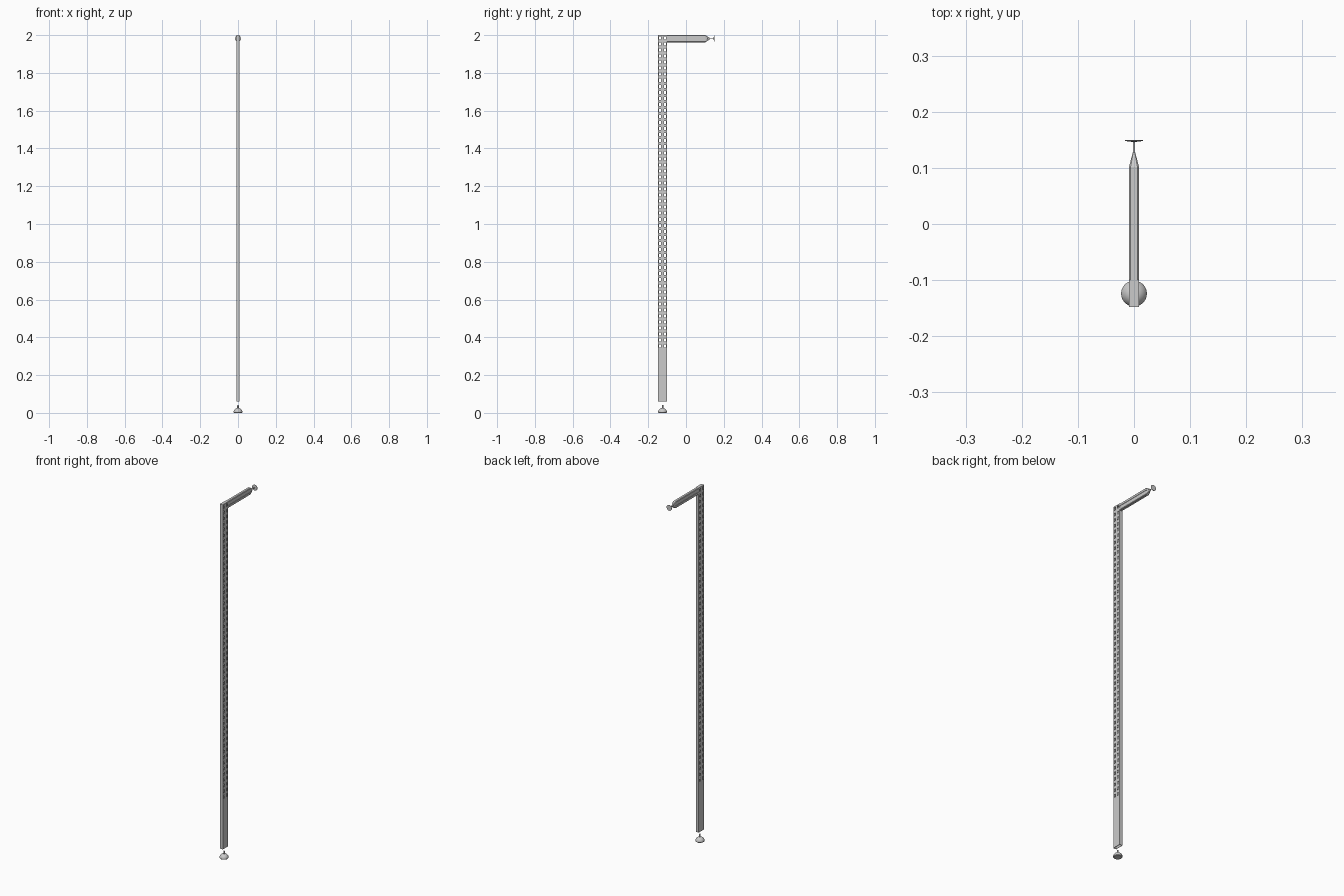
import bpy, bmesh, math
from mathutils import Matrix, Vector

if "Cube" in bpy.data.objects:
    bpy.data.objects.remove(bpy.data.objects["Cube"])


def finish(bm, name, smooth=False):
    bmesh.ops.remove_doubles(bm, verts=bm.verts, dist=1e-6)
    bmesh.ops.recalc_face_normals(bm, faces=bm.faces)
    me = bpy.data.meshes.new(name)
    bm.to_mesh(me)
    bm.free()
    ob = bpy.data.objects.new(name, me)
    bpy.context.collection.objects.link(ob)
    if smooth:
        bpy.ops.object.select_all(action='DESELECT')
        ob.select_set(True)
        bpy.context.view_layer.objects.active = ob
        bpy.ops.object.shade_smooth_by_angle(angle=math.radians(40))
    return ob


def loft(bm, rings):
    """Skin closed rings of equal length and cap both ends."""
    rows = [[bm.verts.new(p) for p in r] for r in rings]
    n = len(rows[0])
    for a, b in zip(rows, rows[1:]):
        for i in range(n):
            bm.faces.new((a[i], a[(i + 1) % n], b[(i + 1) % n], b[i]))
    bm.faces.new(rows[0][::-1])
    bm.faces.new(rows[-1])


def lathe(name, profile, matrix, sides=32):
    """Revolve (radius, height) pairs around the local z axis."""
    bm = bmesh.new()
    loft(bm, [[matrix @ Vector((r * math.cos(math.tau * i / sides),
                                r * math.sin(math.tau * i / sides), h))
               for i in range(sides)] for r, h in profile])
    return finish(bm, name, True)


# slotted hollow post: open at the bottom, two slot columns per side
HALF_W = 0.009
SLOTS, PITCH, SLOT_H = 52, 0.032, 0.016
ys = [-0.148, -0.142, -0.132, -0.117, -0.107, -0.10]
outline = [(HALF_W, y) for y in ys] + [(-HALF_W, y) for y in reversed(ys)]
zs = [0.06]
for i in range(SLOTS):
    zs += [0.345 + i * PITCH, 0.345 + i * PITCH + SLOT_H]
zs.append(2.0)
bm = bmesh.new()
rows = [[bm.verts.new((x, y, z)) for x, y in outline] for z in zs]
n = len(outline)
slot_columns = {1, 3, 7, 9}
for k in range(len(zs) - 1):
    for i in range(n):
        if k % 2 == 1 and i in slot_columns:
            continue
        j = (i + 1) % n
        bm.faces.new((rows[k][i], rows[k][j], rows[k + 1][j], rows[k + 1][i]))
bm.faces.new(rows[-1])
post = finish(bm, "slotted_post")
wall = post.modifiers.new("wall", 'SOLIDIFY')
wall.thickness = 0.0015
wall.offset = -1

# arm with chamfered, side-grooved section and a tapered nose
ARM_Z = 1.981
half = [(0.006, -0.019), (0.009, -0.016), (0.009, -0.005), (0.0075, -0.004),
        (0.0075, 0.004), (0.009, 0.005), (0.009, 0.016), (0.006, 0.019)]
section = half + [(-x, z) for x, z in reversed(half)]
bm = bmesh.new()
loft(bm, [[(x * sx, y, ARM_Z + z * sz) for x, z in section]
          for y, sx, sz in ((-0.10, 1, 1), (0.102, 1, 1), (0.127, 0.25, 0.15))])
finish(bm, "arm")

# rod and wall pad at the arm tip
along_y = Matrix.Translation((0, 0, ARM_Z)) @ Matrix.Rotation(-math.pi / 2, 4, 'X')
lathe("arm_rod", [(0.002, 0.12), (0.002, 0.148)], along_y, 16)
lathe("arm_pad", [(0.005, 0.1465), (0.016, 0.148), (0.016, 0.150)], along_y)

# domed levelling foot with its threaded stud
foot_at = Matrix.Translation((0, -0.124, 0))
lathe("foot", [(0.020, 0.0), (0.023, 0.003), (0.023, 0.009), (0.021, 0.014),
               (0.017, 0.019), (0.012, 0.023), (0.006, 0.025)], foot_at)
lathe("foot_stud", [(0.004, 0.022), (0.004, 0.040), (0.003, 0.042)], foot_at, 16)
